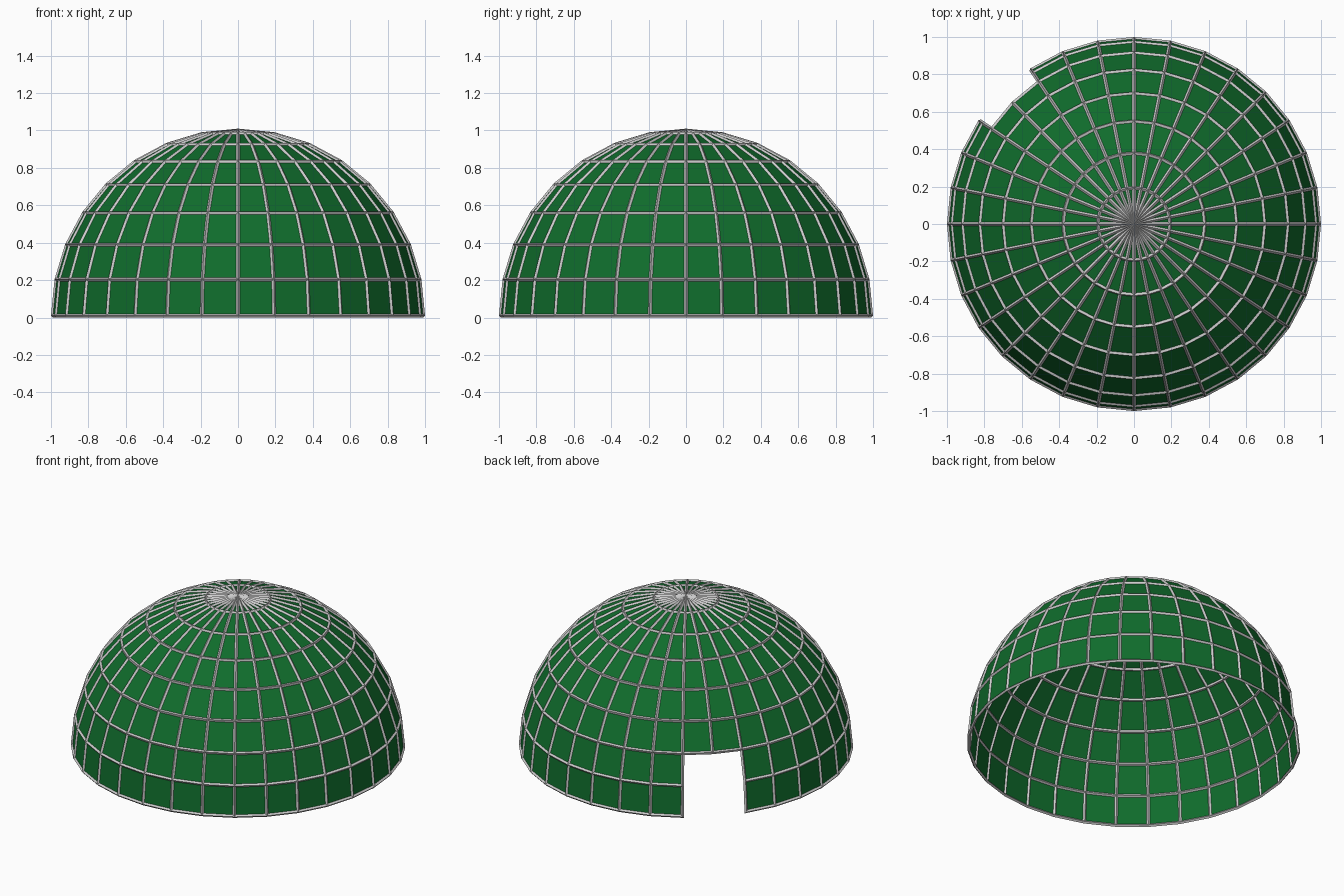
import bpy, bmesh
from math import sin, cos, pi, radians

if "Cube" in bpy.data.objects:
    bpy.data.objects.remove(bpy.data.objects["Cube"])

R, SEG, RINGS = 0.99, 32, 8
STEP = 2 * pi / SEG
DOOR = (11, 12)          # segments left open over the two lowest bands

def dome_mesh(name):
    bm = bmesh.new()
    rows = [[bm.verts.new((R * cos(j * STEP) * cos(i * STEP),
                           R * cos(j * STEP) * sin(i * STEP),
                           R * sin(j * STEP) + 0.01)) for i in range(SEG)]
            for j in range(RINGS)]
    top = bm.verts.new((0, 0, R + 0.01))
    for j in range(RINGS):
        for i in range(SEG):
            if j < 2 and i in DOOR:
                continue
            k = (i + 1) % SEG
            if j < RINGS - 1:
                bm.faces.new((rows[j][i], rows[j][k], rows[j + 1][k], rows[j + 1][i]))
            else:
                bm.faces.new((rows[j][i], rows[j][k], top))
    loose = [v for v in bm.verts if not v.link_faces]
    bmesh.ops.delete(bm, geom=loose, context='VERTS')
    me = bpy.data.meshes.new(name)
    bm.to_mesh(me)
    bm.free()
    ob = bpy.data.objects.new(name, me)
    bpy.context.collection.objects.link(ob)
    return ob

green = bpy.data.materials.new("green_panel")
green.diffuse_color = (0.005, 0.15, 0.025, 1)
green.use_nodes = True
green.node_tree.nodes["Principled BSDF"].inputs["Base Color"].default_value = green.diffuse_color

# Flat green panels
panels = dome_mesh("dome_panels")
panels.data.materials.append(green)

# Grey frame following every panel edge
frame = dome_mesh("dome_frame")
wire = frame.modifiers.new("struts", 'WIREFRAME')
wire.thickness = 0.02
wire.use_even_offset = True
wire.use_boundary = True
wire.use_replace = True

# Small green cap at the crown
bpy.ops.mesh.primitive_cylinder_add(vertices=SEG, radius=0.04, depth=0.004,
                                    location=(0, 0, R + 0.009))
cap = bpy.context.object
cap.name = "crown_cap"
cap.data.materials.append(green)
